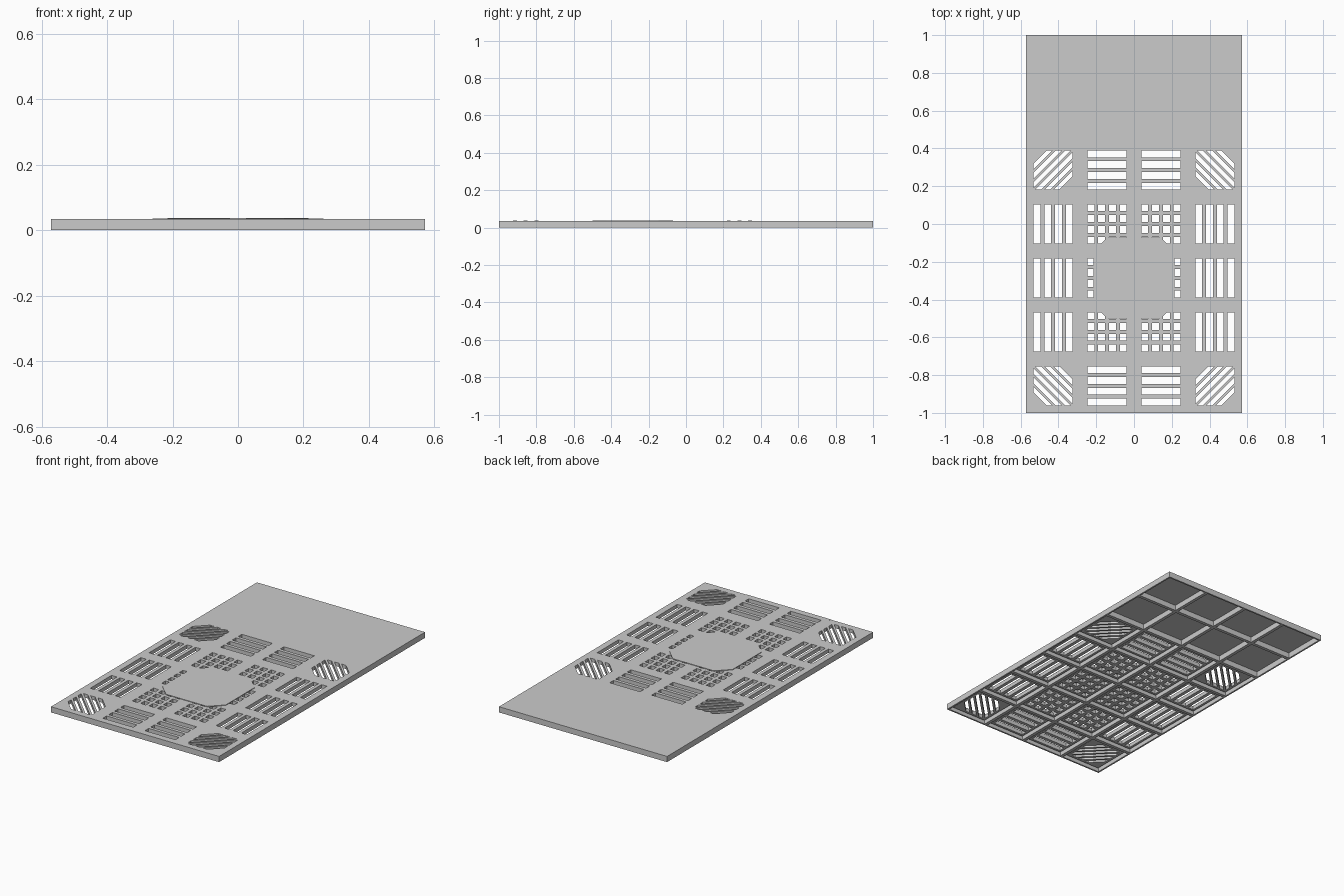
import bpy, bmesh

if "Cube" in bpy.data.objects:
    bpy.data.objects.remove(bpy.data.objects["Cube"])

C = 2 / 7            # cell pitch (4 x 7 cells)
W = 0.104            # half width of a grate window
TOP = 0.035          # deck height
LOW = 0.012          # underside of the grates
X0, Y0 = -2 * C, -1.0


def prism(bm, pts, z0, z1):
    """Vertical prism over a convex outline."""
    lo = [bm.verts.new((x, y, z0)) for x, y in pts]
    hi = [bm.verts.new((x, y, z1)) for x, y in pts]
    bm.faces.new(lo[::-1])
    bm.faces.new(hi)
    n = len(pts)
    for k in range(n):
        m = (k + 1) % n
        bm.faces.new((lo[k], lo[m], hi[m], hi[k]))


def box(bm, x0, x1, y0, y1, z0, z1):
    prism(bm, [(x0, y0), (x1, y0), (x1, y1), (x0, y1)], z0, z1)


def sheet(bm, x0, x1, y0, y1, z):
    bm.faces.new([bm.verts.new(p) for p in
                  ((x0, y0, z), (x1, y0, z), (x1, y1, z), (x0, y1, z))])


def finish(bm, name, solid=True):
    if solid:
        bmesh.ops.recalc_face_normals(bm, faces=bm.faces[:])
    me = bpy.data.meshes.new(name)
    bm.to_mesh(me)
    bm.free()
    ob = bpy.data.objects.new(name, me)
    bpy.context.collection.objects.link(ob)
    return ob


def ring(x, y, a, b):
    """Four rectangles between an outer (a) and inner (b) square."""
    return [(x - a, x + a, y - a, y - b), (x - a, x + a, y + b, y + a),
            (x - a, x - b, y - b, y + b), (x + b, x + a, y - b, y + b)]


def slats(bm, x, y, along_x, z):
    """Three straight bars across a window."""
    for k in (-1, 0, 1):
        o, h = k * 0.057, 0.0105
        if along_x:
            box(bm, x - W, x + W, y + o - h, y + o + h, LOW, z)
        else:
            box(bm, x + o - h, x + o + h, y - W, y + W, LOW, z)


def diagonal(bm, x, y, sx, t0, t1, z):
    """Diagonal bar clipped to the square window."""
    R = 2 ** 0.5 * W
    ts = [t0] + ([0] if t0 < 0 < t1 else []) + [t1]
    side = [(t, R - abs(t)) for t in ts]
    raw = side + [(t, -l) for t, l in side[::-1] if l > 1e-6]
    if side[0][1] < 1e-6:
        raw = [raw[0]] + raw[1:]
    q = 0.5 ** 0.5
    prism(bm, [(x + sx * q * (t + l), y + q * (l - t)) for t, l in raw], LOW, z)


deck, frames, bars = bmesh.new(), bmesh.new(), bmesh.new()
for i in range(4):
    for j in range(7):
        x, y = X0 + C * (i + 0.5), Y0 + C * (j + 0.5)
        inner = i in (1, 2)
        # plain end of the deck
        if j >= 5:
            sheet(deck, x - C / 2, x + C / 2, y - C / 2, y + C / 2, TOP)
            continue
        # deck around a window, with slight level steps
        z = TOP
        if inner:
            z += 0.0015 if j in (0, 4) else -0.0015
        for r in ring(x, y, C / 2, W):
            sheet(deck, *r, z)
        # window frame below the deck
        for r in ring(x, y, W + 0.014, W):
            box(frames, *r, LOW, z - 0.0005)
        # grate bars running concentrically round the centre
        if not inner and j in (0, 4):
            sx = 1 if (i == 0) == (j == 4) else -1
            for k in range(-2, 3):
                diagonal(bars, x, y, sx, k * 0.0345 - 0.0065, k * 0.0345 + 0.0065, z)
            R = 2 ** 0.5 * W
            diagonal(bars, x, y, sx, 0.097, R, z)
            diagonal(bars, x, y, sx, -R, -0.097, z)
        else:
            if inner:
                slats(bars, x, y, True, z)
            if not inner or j in (1, 2, 3):
                slats(bars, x, y, False, z)
finish(deck, "deck", solid=False)
finish(frames, "grate_frames")
finish(bars, "grate_bars")

# outer walls
bm = bmesh.new()
t = 0.01
for s in (-1, 1):
    a, b = sorted((s * 2 * C, s * (2 * C - t)))
    box(bm, a, b, -1, 1, 0, TOP)
    a, b = sorted((s, s * (1 - t)))
    box(bm, -2 * C, 2 * C, a, b, 0, TOP)
finish(bm, "outer_walls")

# support ribs on the cell lines
bm = bmesh.new()
for i in range(1, 4):
    x = X0 + i * C
    box(bm, x - t, x + t, -1 + t, 1 - t, 0, TOP - 0.002)
for j in range(1, 7):
    y = Y0 + j * C
    box(bm, -2 * C + t, 2 * C - t, y - t, y + t, 0, TOP - 0.002)
finish(bm, "support_ribs")

# raised octagonal centre plate
bm = bmesh.new()
a, b, cy = 0.215, 0.14, -C
prism(bm, [(a, cy - b), (a, cy + b), (b, cy + a), (-b, cy + a),
           (-a, cy + b), (-a, cy - b), (-b, cy - a), (b, cy - a)], 0.033, 0.037)
finish(bm, "centre_plate")
